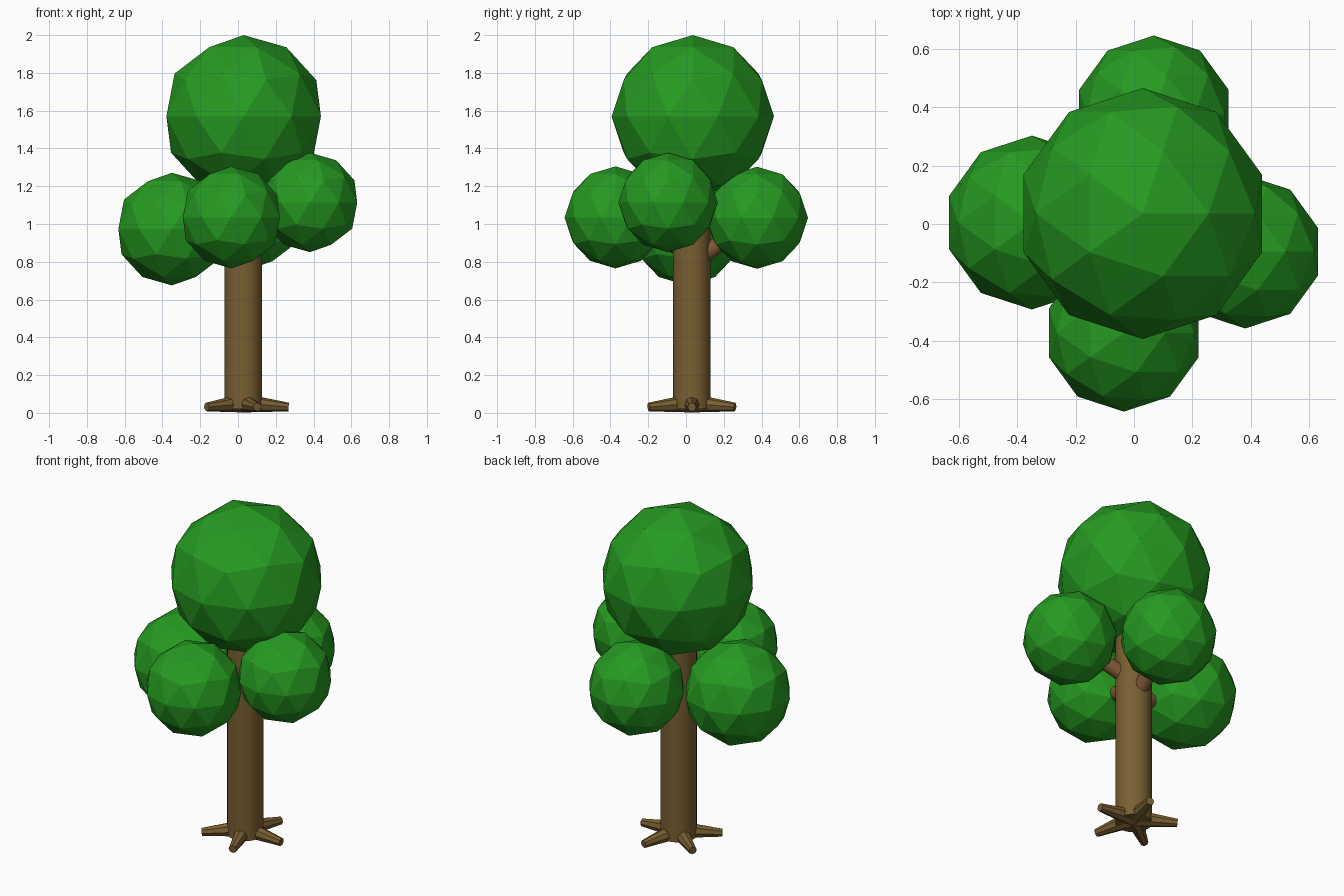
import bpy, math
from mathutils import Vector

if "Cube" in bpy.data.objects:
    bpy.data.objects.remove(bpy.data.objects["Cube"])


def material(name, rgb):
    m = bpy.data.materials.new(name)
    m.diffuse_color = (*rgb, 1)
    m.use_nodes = True
    m.node_tree.nodes["Principled BSDF"].inputs["Base Color"].default_value = m.diffuse_color
    return m


LEAF = material("leaf_green", (0.019, 0.325, 0.015))
BARK = material("bark", (0.19, 0.115, 0.031))
BRANCH = material("branch_bark", (0.21, 0.10, 0.035))


def finish(name, mat, smooth=False):
    ob = bpy.context.object
    ob.name = name
    ob.data.materials.append(mat)
    if smooth:
        bpy.ops.object.shade_smooth_by_angle()
    return ob


def limb(name, a, b, r1, r2, sides, mat, smooth=False):
    a, b = Vector(a), Vector(b)
    d = b - a
    bpy.ops.mesh.primitive_cone_add(
        vertices=sides, radius1=r1, radius2=r2, depth=d.length,
        location=(a + b) / 2, rotation=d.to_track_quat('Z', 'Y').to_euler())
    return finish(name, mat, smooth)


CX, CY = 0.028, 0.031

# Trunk
limb("trunk", (CX, CY, 0.02), (CX, CY, 1.35), 0.10, 0.10, 32, BARK, True)

# Leaf clumps: centre, radius, and how far below the centre the branch starts
clumps = {
    "top": ((0.03, 0.036, 1.57), 0.43, 0),
    "front": ((-0.035, -0.373, 1.035), 0.27, 0.19),
    "back": ((0.068, 0.376, 1.033), 0.27, 0.24),
    "right": ((0.381, -0.095, 1.114), 0.263, 0.20),
    "left": ((-0.35, 0.005, 0.973), 0.298, 0.19),
}
for name, (centre, r, drop) in clumps.items():
    bpy.ops.mesh.primitive_ico_sphere_add(subdivisions=2, radius=r, location=centre)
    finish(name + "_leaves", LEAF)
    # Branch rising from the trunk into each side clump
    if drop:
        limb(name + "_branch", (CX, CY, centre[2] - drop), centre,
             0.045, 0.04, 16, BRANCH, True)

# Five tapered roots spread evenly around the base
for k in range(5):
    t = math.radians(72 * k)
    tip = (CX + 0.24 * math.cos(t), CY + 0.24 * math.sin(t), 0.031)
    limb(f"root_{k + 1}", (CX, CY, 0.052), tip, 0.05, 0.023, 8, BARK)
